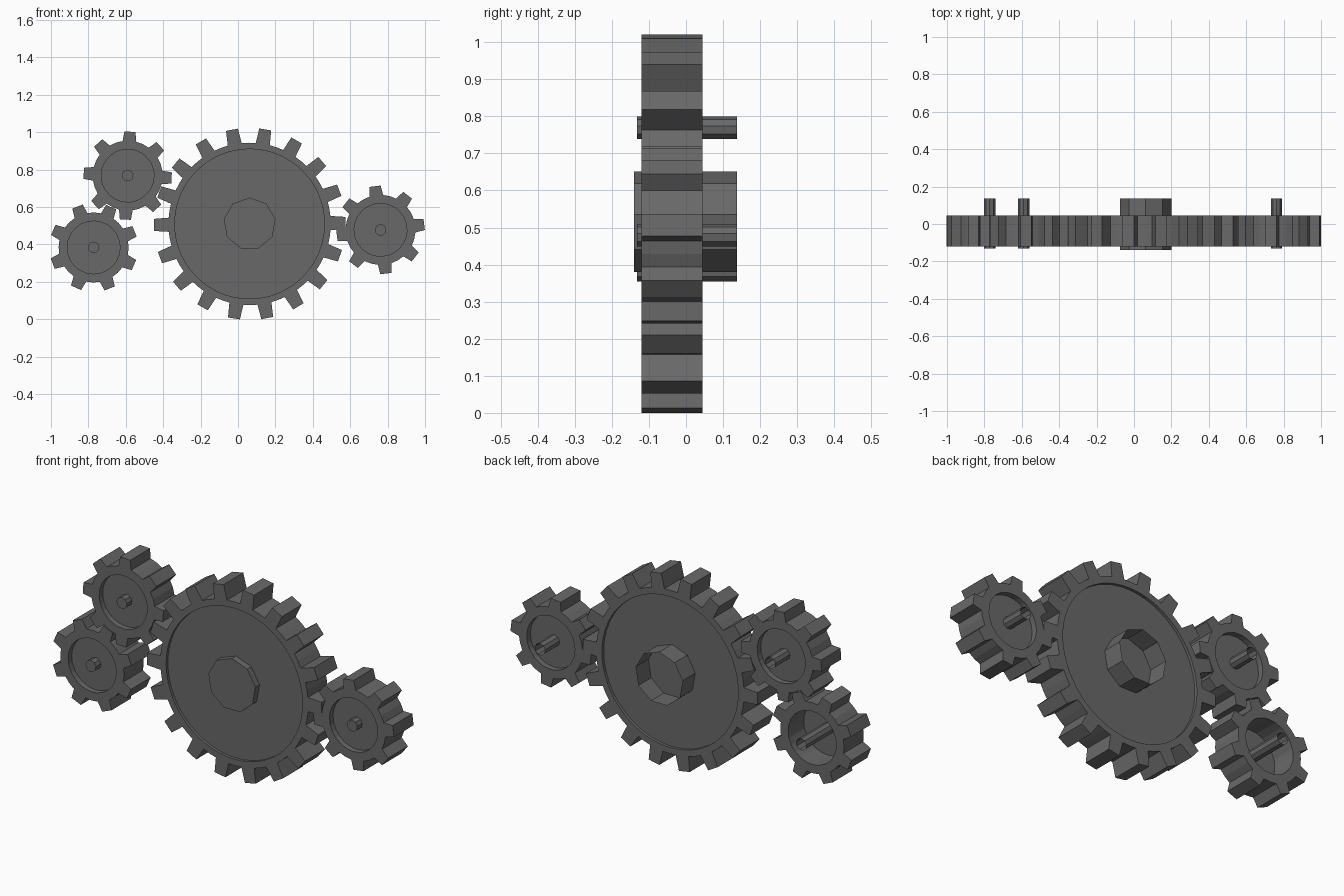
import bpy, bmesh
from math import sin, cos, radians

if "Cube" in bpy.data.objects:
    bpy.data.objects.remove(bpy.data.objects["Cube"])

GREY = bpy.data.materials.new("dark_grey")
GREY.diffuse_color = (0.14, 0.14, 0.14, 1)
GREY.use_nodes = True
GREY.node_tree.nodes["Principled BSDF"].inputs["Base Color"].default_value = GREY.diffuse_color
FRONT, BACK = -0.12, 0.045


def loft(name, rings, cap_last=True):
    """Skin a list of equal-length point rings, capping the first and optionally the last."""
    bm = bmesh.new()
    vs = [[bm.verts.new(p) for p in ring] for ring in rings]
    n = len(vs[0])
    for a, b in zip(vs, vs[1:]):
        for i in range(n):
            j = (i + 1) % n
            bm.faces.new((a[i], a[j], b[j], b[i]))
    bm.faces.new(vs[0])
    if cap_last:
        bm.faces.new(vs[-1])
    bmesh.ops.recalc_face_normals(bm, faces=bm.faces[:])
    me = bpy.data.meshes.new(name)
    bm.to_mesh(me)
    bm.free()
    me.materials.append(GREY)
    ob = bpy.data.objects.new(name, me)
    bpy.context.collection.objects.link(ob)
    return ob


def gear(name, cx, cz, teeth, phase, tip, root, dish, tip_half, front_depth, back_depth):
    """Toothed wheel with a dished disc on both faces."""
    step = 360 / teeth
    outline = []
    for t in range(teeth):
        c = phase + t * step
        outline += [(c - step / 2, root), (c - step / 4, root), (c - tip_half, tip),
                    (c + tip_half, tip), (c + step / 4, root)]

    def ring(y, r=None):
        return [(cx + (r or ro) * cos(radians(a)), y, cz + (r or ro) * sin(radians(a)))
                for a, ro in outline]

    loft(name, [ring(FRONT + front_depth, dish), ring(FRONT, dish), ring(FRONT),
                ring(BACK), ring(BACK, dish), ring(BACK - back_depth, dish)])


def axle(name, cx, cz, r, y0, y1, sides=9):
    """Faceted tube, closed at the front and open at the back."""
    angles = [radians(90 + 360 * i / sides) for i in range(sides)]
    loft(name, [[(cx + r * cos(a), y, cz + r * sin(a)) for a in angles] for y in (y0, y1)],
         cap_last=False)


# Large wheel with its wide hub
gear("large_gear", 0.062, 0.51, 18, 0.6, 0.513, 0.434, 0.40, 3.6, 0.015, 0.015)
axle("large_hub", 0.062, 0.511, 0.14, -0.14, 0.137)

# Three small wheels; the lower left one is hollow from the back
for name, x, z, phase, back_depth in (
        ("upper_left", -0.59, 0.768, -3, 0.03),
        ("lower_left", -0.772, 0.384, 21.5, 0.131),
        ("right", 0.762, 0.478, 7, 0.03)):
    gear(name + "_gear", x, z, 8, phase, 0.237, 0.187, 0.141, 7.2, 0.03, back_depth)
    axle(name + "_axle", x, z, 0.031, -0.132, 0.137)
